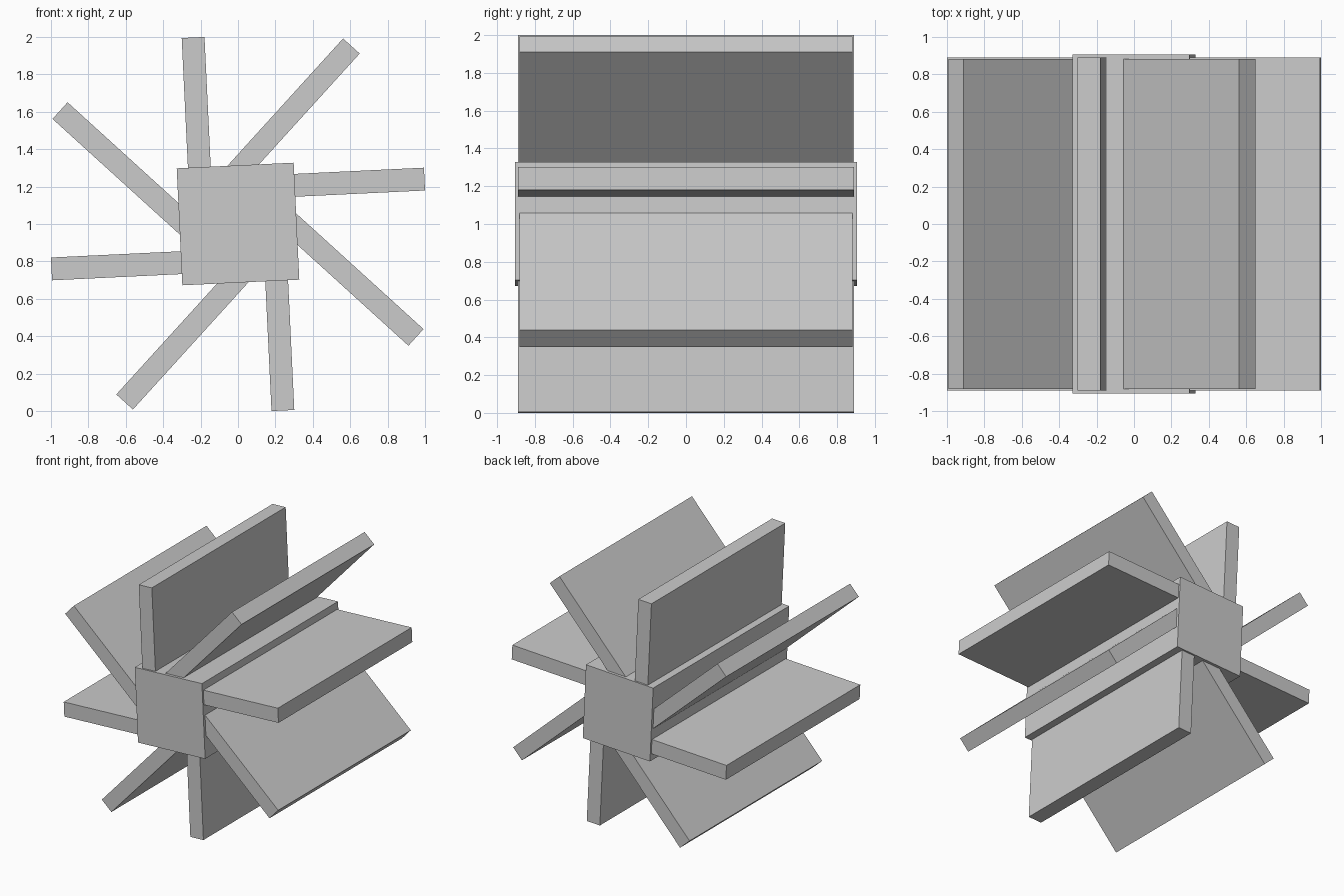
import bpy
from math import radians
from mathutils import Matrix

if "Cube" in bpy.data.objects:
    bpy.data.objects.remove(bpy.data.objects["Cube"])

TILT = 2.75       # whole wheel is turned slightly
CENTRE_Z = 1.0


def box(name, u0, u1, v0, v1, half_y, degrees):
    """Box spanning u0..u1 outward and v0..v1 sideways, turned about the wheel axis."""
    bpy.ops.mesh.primitive_cube_add(size=1)
    ob = bpy.context.object
    ob.name = name
    place = Matrix.Translation(((u0 + u1) / 2, 0, (v0 + v1) / 2))
    scale = Matrix.Diagonal((u1 - u0, 2 * half_y, v1 - v0, 1))
    turn = Matrix.Rotation(radians(-degrees), 4, 'Y')
    ob.data.transform(turn @ place @ scale)
    ob.location.z = CENTRE_Z
    return ob


# square hub
box("hub", -0.313, 0.313, -0.313, 0.313, 0.905, TILT)

# eight offset paddles, alternating straight and diagonal
for i in range(8):
    angle = TILT + 45 * i
    if i % 2 == 0:
        box(f"straight_paddle_{i // 2 + 1}", 0.30, 1.0075, 0.131, 0.253, 0.89, angle)
    else:
        box(f"diagonal_paddle_{i // 2 + 1}", 0.18, 1.112, 0.131, 0.251, 0.882, angle)
